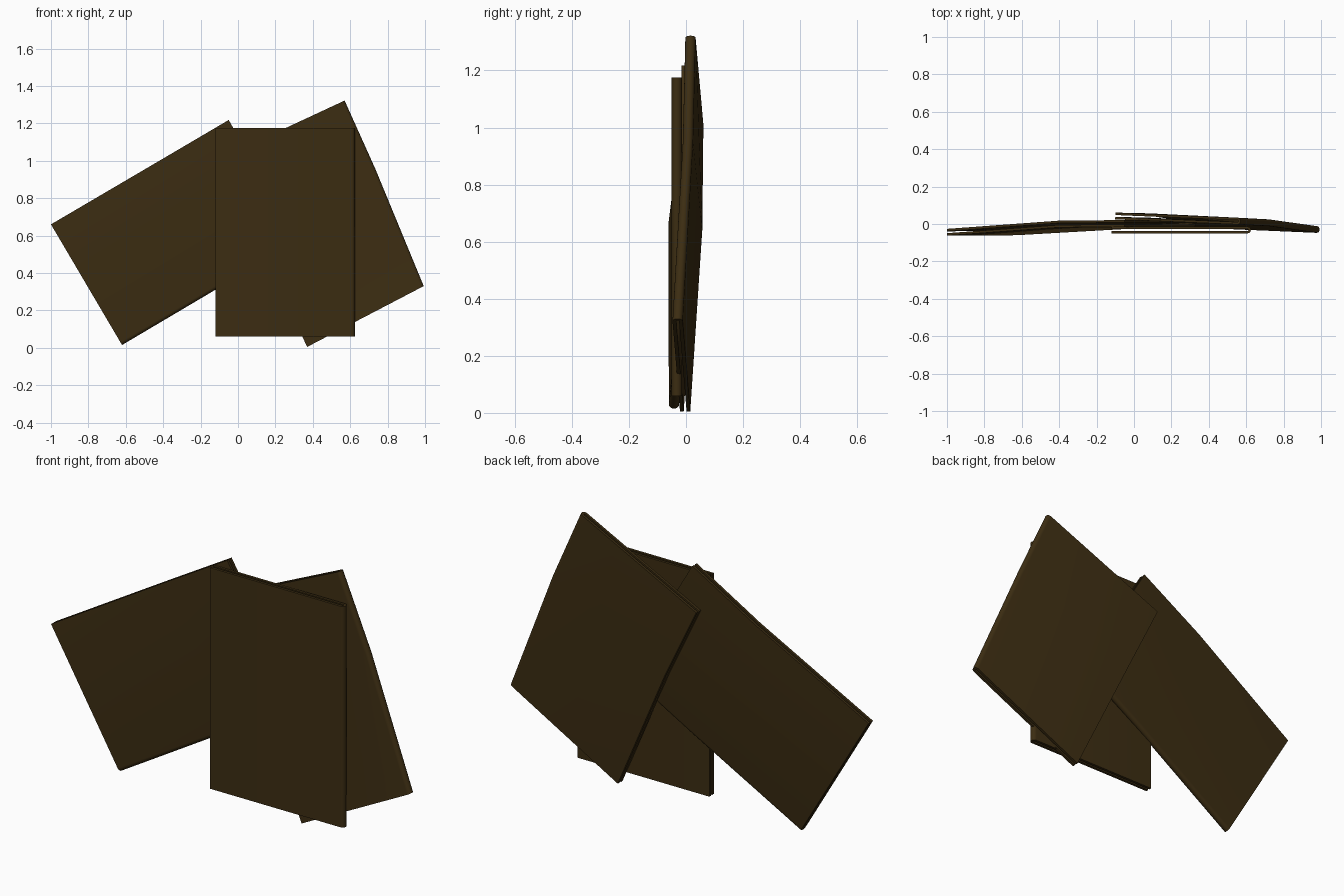
import bpy
import math
from mathutils import Vector

old = bpy.data.objects.get("Cube")
if old:
    bpy.data.objects.remove(old, do_unlink=True)

# Dark brown card
card = bpy.data.materials.new("dark brown card")
card.use_nodes = True
BROWN = (0.045, 0.026, 0.006, 1)
card.diffuse_color = BROWN
card.node_tree.nodes["Principled BSDF"].inputs["Base Color"].default_value = BROWN

OUTER, INNER, STEPS = 0.018, 0.005, 8


def u_profile(width):
    """Folded sheet section: (distance from the open edge, depth offset)."""
    def leg_and_arc(r):
        arc = [-math.pi / 2 + math.pi * i / STEPS for i in range(STEPS + 1)]
        bend = [(width - OUTER + r * math.cos(a), r * math.sin(a)) for a in arc]
        return [(0, -r)] + bend + [(0, r)]
    return leg_and_arc(OUTER), leg_and_arc(INNER)


def folder(name, rows):
    """Loft the folded section along rows of (open edge point, fold edge point)."""
    verts, faces = [], []
    n = STEPS + 3
    for a, b in rows:
        a, b = Vector(a), Vector(b)
        direction = (b - a).normalized()
        depth = Vector((0, 1, 0))
        depth = (depth - direction * depth.dot(direction)).normalized()
        for ring in u_profile((b - a).length):
            verts += [a + direction * u + depth * d for u, d in ring]
    size = 2 * n
    for r in range(len(rows) - 1):
        p, q = r * size, (r + 1) * size
        for i in range(n - 1):
            faces.append((p + i, p + i + 1, q + i + 1, q + i))
            faces.append((p + n + i, q + n + i, q + n + i + 1, p + n + i + 1))
        # edges of the two open leaves
        for i in (0, n - 1):
            faces.append((p + i, q + i, q + n + i, p + n + i))
    # rims at both ends
    for p in (0, (len(rows) - 1) * size):
        for i in range(n - 1):
            faces.append((p + i, p + n + i, p + n + i + 1, p + i + 1))
    mesh = bpy.data.meshes.new(name)
    mesh.from_pydata(verts, [], faces)
    mesh.materials.append(card)
    obj = bpy.data.objects.new(name, mesh)
    bpy.context.collection.objects.link(obj)
    bpy.ops.object.select_all(action="DESELECT")
    obj.select_set(True)
    bpy.context.view_layer.objects.active = obj
    bpy.ops.object.mode_set(mode="EDIT")
    bpy.ops.mesh.select_all(action="SELECT")
    bpy.ops.mesh.normals_make_consistent(inside=False)
    bpy.ops.object.mode_set(mode="OBJECT")
    bpy.ops.object.shade_smooth_by_angle(angle=math.radians(30))


# Upright folder in front
folder("front_folder", [((-0.12, -0.032, 1.175), (0.625, -0.032, 1.175)),
                        ((-0.12, -0.032, 0.06), (0.625, -0.032, 0.06))])

# Tilted, slightly bent folder on the right-hand side of the front
folder("right_tilted_folder", [((-0.1, 0.043, 1.01), (0.57, 0.015, 1.322)),
                               ((0.08, 0.039, 0.64), (0.735, 0.006, 0.955)),
                               ((0.37, -0.003, 0.005), (0.993, -0.03, 0.33))])

# Tilted, slightly bent folder on the left-hand side of the front
folder("left_tilted_folder", [((-0.05, 0.003, 1.218), (0.33, 0.003, 0.575)),
                              ((-0.4, 0.0, 1.012), (-0.02, -0.008, 0.37)),
                              ((-1.0, -0.044, 0.66), (-0.62, -0.042, 0.015))])
